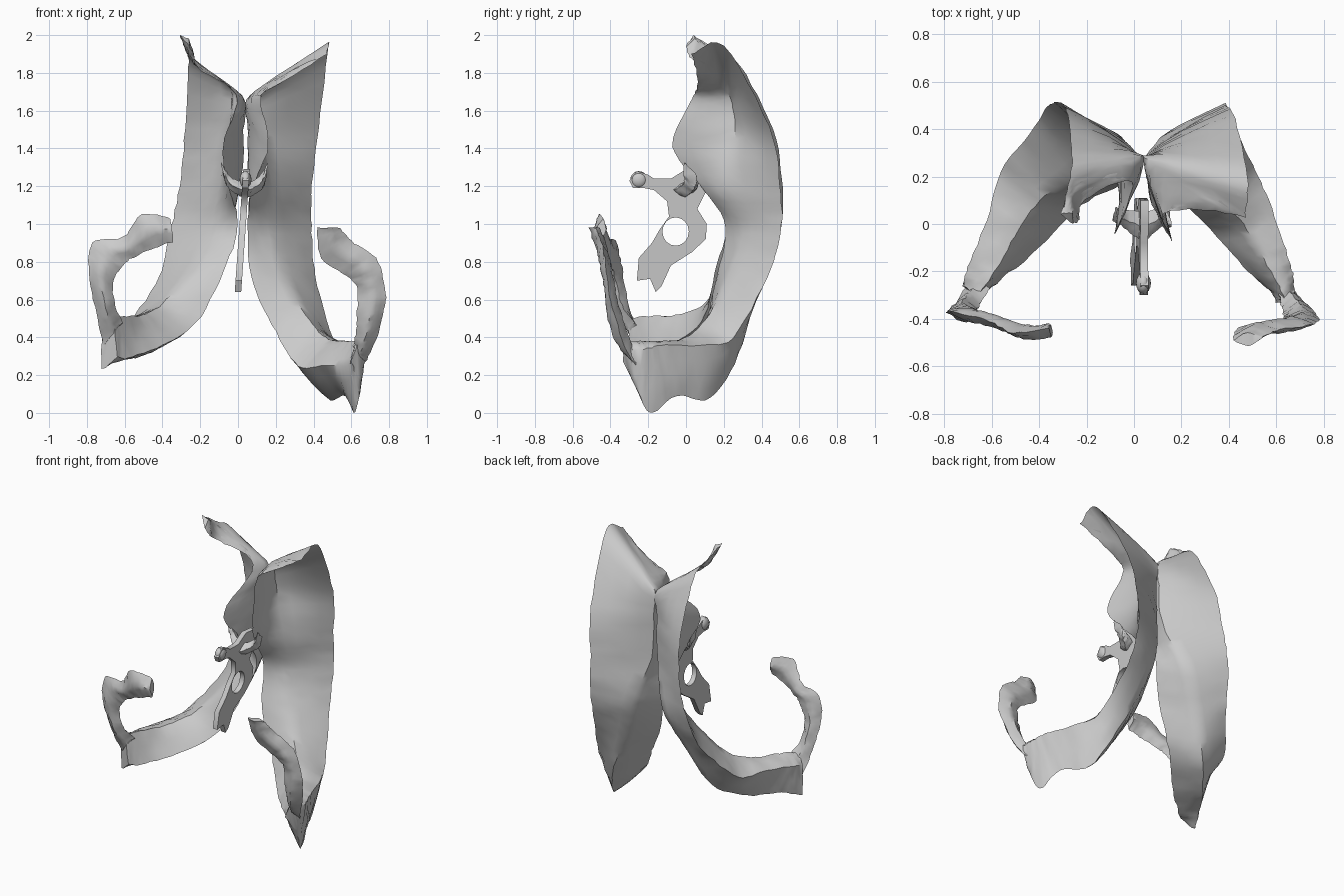
import bpy, bmesh, math, random
from mathutils import Vector, Matrix

random.seed(4)


def arc(a, m, b, n):
    """Rounded corner a-m-b: part curve, part straight lines; last point left out."""
    out = []
    for i in range(n):
        t = i / n
        curve = a * ((1 - t) * (1 - 2 * t)) + m * (4 * t * (1 - t)) + b * (t * (2 * t - 1))
        line = a.lerp(m, 2 * t) if t < .5 else m.lerp(b, 2 * t - 1)
        out.append(curve.lerp(line, .7))
    return out


def spline(a, b, c, d, t):
    return 0.5 * (2 * b + (c - a) * t + (2 * a - 5 * b + 4 * c - d) * t * t
                  + (3 * b - a - 3 * c + d) * t ** 3)


def loft(name, rows, n=8, steps=6, rough=0.004):
    """Skin through sections: medial edge, inner face, lateral edge, outer face."""
    keys = []
    for r in rows:
        m, i, l, o = [Vector(r[k:k + 3]) for k in (0, 3, 6, 9)]
        keys.append(arc(m, i, l, n) + arc(l, o, m, n))
    rings = []
    last = len(keys) - 1
    for s in range(last):
        q = [keys[max(s - 1, 0)], keys[s], keys[s + 1], keys[min(s + 2, last)]]
        for k in range(steps):
            rings.append([spline(*p, k / steps) for p in zip(*q)])
    rings.append(keys[-1])
    bm = bmesh.new()
    vs = [[bm.verts.new(p + Vector([random.uniform(-rough, rough) for _ in range(3)]))
           for p in ring] for ring in rings]
    for a, b in zip(vs, vs[1:]):
        for j in range(2 * n):
            k = (j + 1) % (2 * n)
            bm.faces.new((a[j], a[k], b[k], b[j]))
    for ring in (vs[0], vs[-1]):                      # end caps
        for j in range(n):
            quad = [ring[j], ring[j + 1], ring[(2 * n - j - 1) % (2 * n)], ring[(2 * n - j) % (2 * n)]]
            bm.faces.new(list(dict.fromkeys(quad)))
    bmesh.ops.recalc_face_normals(bm, faces=bm.faces)
    me = bpy.data.meshes.new(name)
    bm.to_mesh(me)
    bm.free()
    ob = bpy.data.objects.new(name, me)
    bpy.context.collection.objects.link(ob)
    smooth(ob)
    return ob


def smooth(ob):
    bpy.ops.object.select_all(action='DESELECT')
    ob.select_set(True)
    bpy.context.view_layer.objects.active = ob
    bpy.ops.object.shade_smooth_by_angle(angle=math.radians(45))


def strip(name, rows):
    """Flattened tube: two edges and a half thickness in y."""
    full = []
    for r in rows:
        a, b, t = Vector(r[:3]), Vector(r[3:6]), Vector((0, r[6], 0))
        mid = (a + b) / 2
        full.append((*a, *(mid - t), *b, *(mid + t)))
    return loft(name, full, n=6)


# Right C-shaped chamber: horn, broad back sheet, deep floor
loft("right_chamber", [
    (.16, .06, 1.71, .30, .06, 1.79, .47, .03, 1.90, .30, .09, 1.82),
    (.12, .03, 1.66, .13, .22, 1.69, .48, .20, 1.94, .06, .27, 1.68),
    (.16, -.07, 1.41, .12, .26, 1.50, .43, .44, 1.52, .05, .28, 1.52),
    (.08, .08, 1.20, .18, .25, 1.20, .39, .50, 1.20, .06, .30, 1.20),
    (.05, .21, .98, .20, .30, .95, .39, .50, .95, .14, .39, .91),
    (.08, .15, .68, .25, .22, .72, .41, .43, .72, .22, .35, .65),
    (.20, .09, .43, .36, .12, .52, .50, .25, .40, .37, .28, .31),
    (.32, -.02, .25, .46, .00, .40, .57, .10, .36, .47, .13, .08),
    (.46, -.18, .25, .55, -.15, .38, .64, -.11, .36, .57, -.05, .09),
    (.57, -.28, .25, .62, -.28, .38, .67, -.21, .34, .62, -.19, .0),
    (.60, -.33, .27, .64, -.33, .38, .68, -.29, .33, .65, -.28, .18),
])

# Left C-shaped chamber, slightly higher and flared further sideways
loft("left_chamber", [
    (-.23, .02, 1.88, -.26, .00, 1.94, -.31, .04, 2.0, -.26, .05, 1.98),
    (-.21, .10, 1.82, -.24, .12, 1.86, -.28, .16, 1.92, -.23, .15, 1.87),
    (-.01, .18, 1.68, -.05, .23, 1.72, -.26, .29, 1.83, .02, .28, 1.68),
    (-.08, -.04, 1.41, -.05, .26, 1.50, -.28, .46, 1.50, .03, .28, 1.50),
    (-.05, .08, 1.20, -.10, .28, 1.20, -.31, .51, 1.20, .01, .30, 1.20),
    (.00, .21, 1.00, -.15, .30, .97, -.36, .50, .95, -.09, .39, .92),
    (-.08, .15, .74, -.25, .20, .75, -.42, .41, .72, -.22, .34, .68),
    (-.22, .08, .48, -.40, .10, .58, -.56, .22, .50, -.37, .24, .40),
    (-.40, -.10, .36, -.50, -.05, .52, -.62, .02, .48, -.52, .06, .30),
    (-.58, -.25, .29, -.60, -.22, .51, -.70, -.18, .46, -.65, -.13, .28),
    (-.64, -.30, .30, -.66, -.30, .50, -.72, -.26, .44, -.72, -.26, .23),
])

# Forward-curling lower horns
strip("right_lower_horn", [
    (.61, -.28, .34, .66, -.26, .24, .03),
    (.62, -.34, .40, .71, -.32, .34, .04),
    (.63, -.38, .52, .77, -.38, .52, .04),
    (.63, -.40, .66, .78, -.41, .66, .03),
    (.57, -.42, .73, .73, -.43, .82, .03),
    (.44, -.44, .82, .60, -.45, .91, .03),
    (.42, -.49, .98, .54, -.48, .98, .03),
])
strip("left_lower_horn", [
    (-.61, -.27, .48, -.71, -.27, .36, .03),
    (-.65, -.34, .57, -.75, -.33, .53, .04),
    (-.66, -.37, .70, -.79, -.37, .74, .04),
    (-.60, -.40, .79, -.77, -.37, .90, .03),
    (-.54, -.42, .83, -.61, -.41, .93, .03),
    (-.42, -.45, .88, -.51, -.46, 1.05, .03),
    (-.34, -.46, .91, -.36, -.44, 1.03, .03),
])

# Short passages from the middle plate to both chambers
strip("passages", [
    (-.07, .06, 1.22, -.09, .02, 1.33, .03),
    (-.04, .03, 1.18, -.04, .02, 1.25, .04),
    (.04, -.01, 1.14, .04, -.01, 1.22, .06),
    (.11, .03, 1.17, .11, .02, 1.25, .04),
    (.14, .05, 1.20, .16, -.01, 1.33, .03),
])

# Thin middle plate with a round hole, drawn in the y-z plane
outline = [(.11, 1.18), (.06, 1.08), (.11, 1.0), (.105, .92), (.03, .85), (-.08, .78),
           (-.13, .67), (-.16, .64), (-.19, .71), (-.26, .70), (-.25, .82), (-.18, .90),
           (-.14, .97), (-.09, 1.04), (-.10, 1.12), (-.17, 1.18), (-.22, 1.19),
           (-.28, 1.19), (-.30, 1.23), (-.26, 1.28), (-.20, 1.26), (-.17, 1.24),
           (-.08, 1.24), (.0, 1.29), (.10, 1.28)]
hole = [(-.055 + .07 * math.cos(k * math.pi / 8), .96 + .075 * math.sin(k * math.pi / 8))
        for k in range(16)]
cu = bpy.data.curves.new("plate_outline", 'CURVE')
cu.dimensions = '2D'
cu.fill_mode = 'BOTH'
cu.extrude = .017
for pts in (outline, hole):
    sp = cu.splines.new('POLY')
    sp.points.add(len(pts) - 1)
    for p, q in zip(sp.points, pts):
        p.co = (*q, 0, 1)
    sp.use_cyclic_u = True
tmp = bpy.data.objects.new("plate_outline", cu)
me = bpy.data.meshes.new_from_object(tmp)
bpy.data.objects.remove(tmp)
me.transform(Matrix(((0, .07, 1, -.045), (1, 0, 0, 0), (0, 1, 0, 0), (0, 0, 0, 1))))
plate = bpy.data.objects.new("middle_plate", me)
bpy.context.collection.objects.link(plate)
smooth(plate)

# Small knob at the front of the plate
bpy.ops.mesh.primitive_uv_sphere_add(segments=16, ring_count=10, radius=.045,
                                     location=(.04, -.25, 1.235))
bpy.context.object.name = "front_knob"
bpy.context.object.scale = (.7, 1, 1)
smooth(bpy.context.object)
